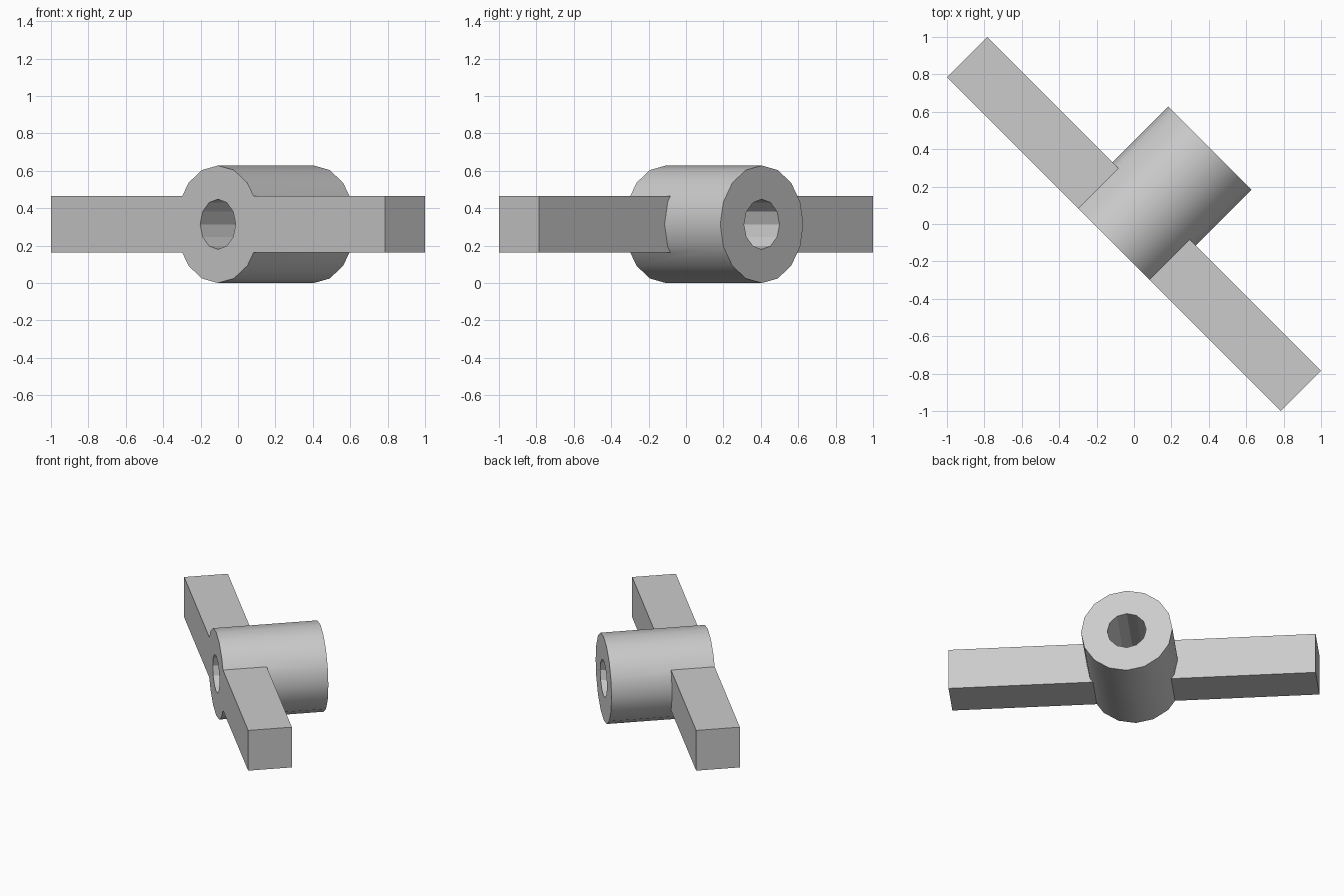
import bpy
import bmesh
import math
from mathutils import Matrix

cube = bpy.data.objects.get("Cube")
if cube:
    bpy.data.objects.remove(cube, do_unlink=True)

HALF = 0.152      # half of the square bar section
LENGTH = 1.262    # half of the bar length
RADIUS = 0.314    # hub radius, also the height of its axis
BORE = 0.134
BACK = 0.573      # rear end of the hub

grey = bpy.data.materials.new("plain grey")
grey.use_nodes = True
colour = (0.6, 0.6, 0.6, 1)
grey.diffuse_color = colour
grey.node_tree.nodes["Principled BSDF"].inputs["Base Color"].default_value = colour


def add_object(name, bm):
    mesh = bpy.data.meshes.new(name)
    bm.to_mesh(mesh)
    bm.free()
    mesh.materials.append(grey)
    obj = bpy.data.objects.new(name, mesh)
    bpy.context.collection.objects.link(obj)
    return obj


def cylinder(name, radius, sides, start, end):
    """Cylinder along y between start and end."""
    bm = bmesh.new()
    place = Matrix.Translation((0, (start + end) / 2, 0)) @ Matrix.Rotation(math.pi / 2, 4, 'X')
    bmesh.ops.create_cone(bm, cap_ends=True, segments=sides, radius1=radius,
                          radius2=radius, depth=end - start, matrix=place)
    return add_object(name, bm)


def combine(target, tool, operation):
    mod = target.modifiers.new(operation.lower(), 'BOOLEAN')
    mod.operation = operation
    mod.solver = 'EXACT'
    mod.object = tool
    bpy.ops.object.select_all(action='DESELECT')
    target.select_set(True)
    bpy.context.view_layer.objects.active = target
    bpy.ops.object.modifier_apply(modifier=mod.name)
    bpy.data.objects.remove(tool, do_unlink=True)


# Hub with its front end flush with the bar
hub = cylinder("hub_with_cross_bar", RADIUS, 16, -HALF, BACK)

# Square cross bar
bm = bmesh.new()
bmesh.ops.create_cube(bm, size=2, matrix=Matrix.Diagonal((LENGTH, HALF, HALF, 1)))
combine(hub, add_object("cross_bar", bm), 'UNION')

# Bore through the hub
combine(hub, cylinder("bore_cutter", BORE, 12, -1, 1), 'DIFFERENCE')

# Round wall smooth, edges sharp, then turned to the diagonal
bpy.ops.object.shade_smooth_by_angle(angle=math.radians(29))
hub.location.z = RADIUS
hub.rotation_euler.z = -math.pi / 4
